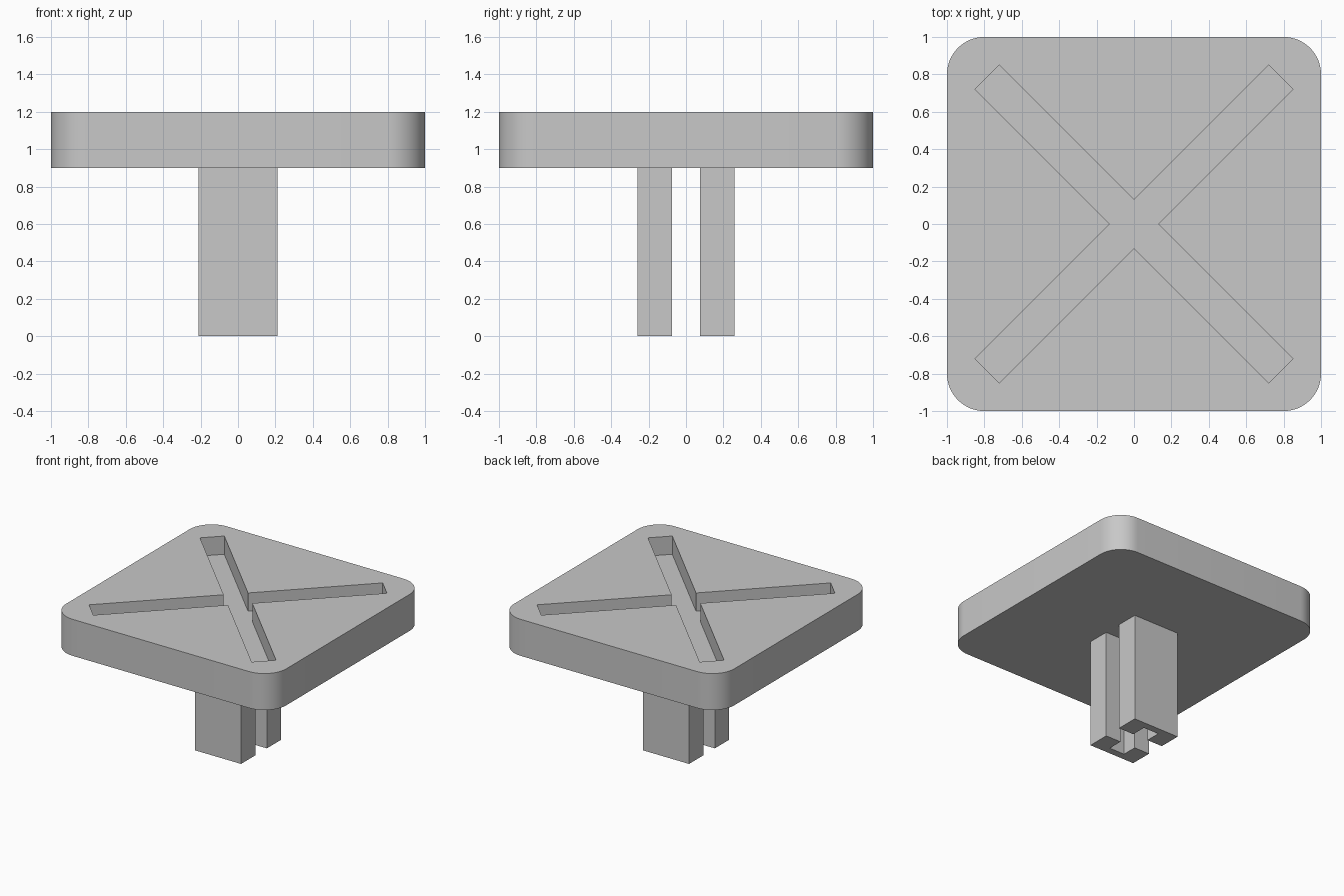
import bpy
import bmesh
from math import sin, cos, pi, radians

cube = bpy.data.objects.get("Cube")
if cube:
    bpy.data.objects.remove(cube, do_unlink=True)

# Single flat colour
grey = bpy.data.materials.new("light_grey")
grey.use_nodes = True
colour = (0.58, 0.58, 0.58, 1)
grey.diffuse_color = colour
grey.node_tree.nodes["Principled BSDF"].inputs["Base Color"].default_value = colour


def prism(name, outline, bottom, top):
    """Extrude a counter-clockwise xy outline from bottom to top."""
    bm = bmesh.new()
    face = bm.faces.new([bm.verts.new((x, y, bottom)) for x, y in outline])
    grown = bmesh.ops.extrude_face_region(bm, geom=[face], use_keep_orig=True)
    verts = [v for v in grown["geom"] if isinstance(v, bmesh.types.BMVert)]
    bmesh.ops.translate(bm, verts=verts, vec=(0, 0, top - bottom))
    bmesh.ops.recalc_face_normals(bm, faces=bm.faces)
    mesh = bpy.data.meshes.new(name)
    bm.to_mesh(mesh)
    bm.free()
    mesh.materials.append(grey)
    obj = bpy.data.objects.new(name, mesh)
    bpy.context.collection.objects.link(obj)
    return obj


def rounded_square(half, radius, steps):
    points = []
    for quarter in range(4):
        middle = pi / 4 + quarter * pi / 2
        cx = (half - radius) * (1 if cos(middle) > 0 else -1)
        cy = (half - radius) * (1 if sin(middle) > 0 else -1)
        for i in range(steps + 1):
            a = (quarter + i / steps) * pi / 2
            points.append((cx + radius * cos(a), cy + radius * sin(a)))
    return points


def diagonal_cross(inner, near, far):
    """Four arms along the diagonals; one notch and two tips per quarter."""
    points = []
    for quarter in range(4):
        c, s = cos(quarter * pi / 2), sin(quarter * pi / 2)
        for x, y in ((inner, 0), (far, near), (near, far)):
            points.append((x * c - y * s, x * s + y * c))
    return points


# Top plate with rounded corners and a sunk diagonal cross
plate = prism("top_plate", rounded_square(1.0, 0.2, 16), 0.9, 1.2)
cutter = prism("groove_cutter", diagonal_cross(0.13, 0.72, 0.85), 1.05, 1.4)
cutter.hide_render = True
cutter.hide_viewport = True
groove = plate.modifiers.new("groove", "BOOLEAN")
groove.operation = "DIFFERENCE"
groove.solver = "EXACT"
groove.object = cutter

# Bake the groove so that the cutter can go
bpy.context.view_layer.update()
evaluated = plate.evaluated_get(bpy.context.evaluated_depsgraph_get())
baked = bpy.data.meshes.new_from_object(evaluated)
plate.modifiers.clear()
plate.data = baked
bpy.data.objects.remove(cutter, do_unlink=True)

# Smooth round corners, crisp edges elsewhere
bpy.ops.object.select_all(action="DESELECT")
plate.select_set(True)
bpy.context.view_layer.objects.active = plate
bpy.ops.object.shade_smooth_by_angle(angle=radians(30))

# Split stem: two channel-shaped prongs opening towards each other
wide, slot, gap, deep, outer = 0.21, 0.07, 0.075, 0.20, 0.26
channel = [(-wide, gap), (-slot, gap), (-slot, deep), (slot, deep),
           (slot, gap), (wide, gap), (wide, outer), (-wide, outer)]
prism("back_prong", channel, 0, 0.9)
prism("front_prong", [(-x, -y) for x, y in channel], 0, 0.9)
